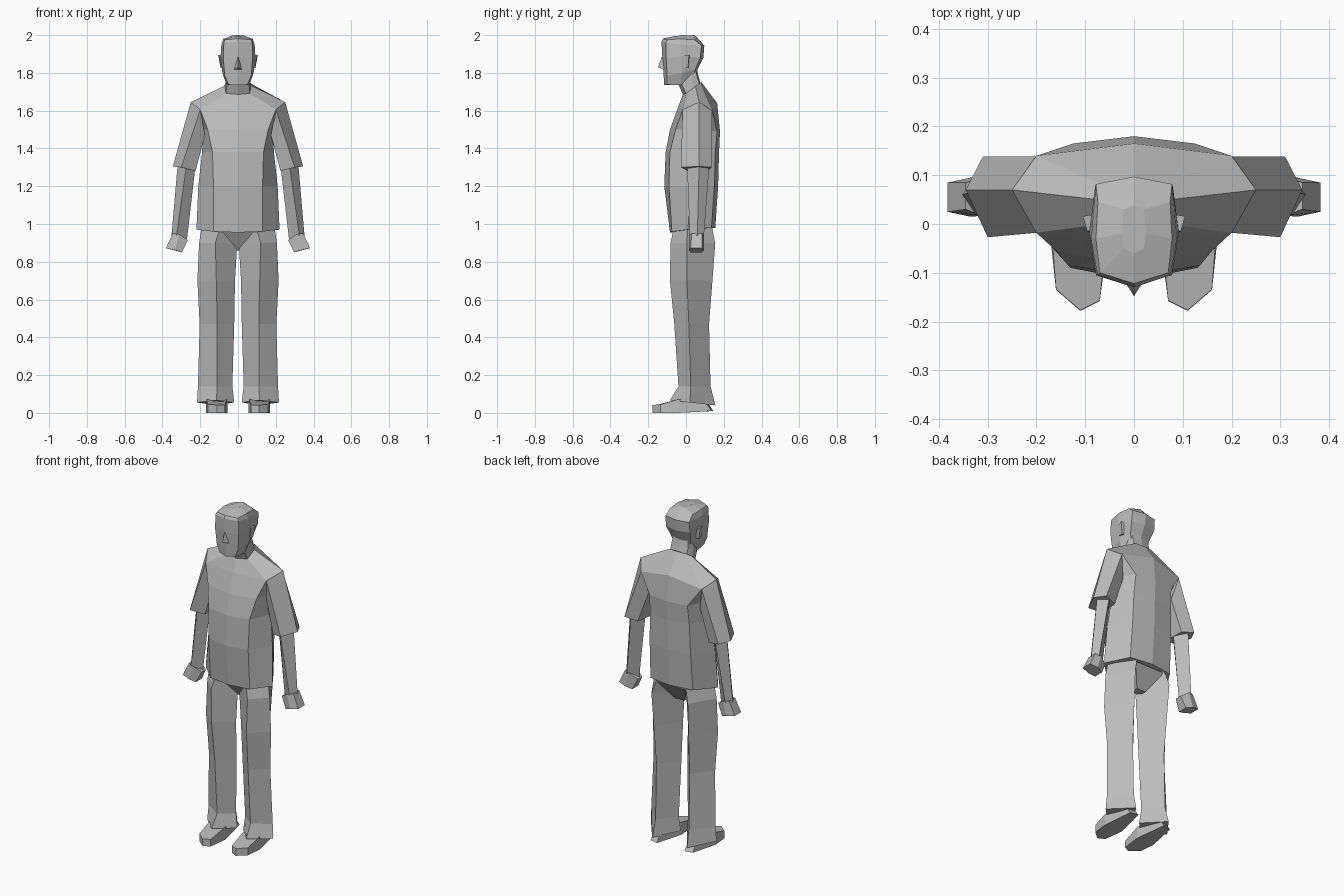
import bpy, bmesh

grey = bpy.data.materials.new("plain grey")
grey.diffuse_color = (0.5, 0.5, 0.5, 1)


def loft(name, rings, mirror=False):
    """Skin stacked rings into a closed flat-shaded solid, optionally mirrored in x."""
    bm = bmesh.new()
    rows = [[bm.verts.new(p) for p in r] for r in rings]
    n = len(rows[0])
    for a, b in zip(rows, rows[1:]):
        for i in range(n):
            j = (i + 1) % n
            bm.faces.new((a[i], a[j], b[j], b[i]))
    bm.faces.new(rows[0][::-1])
    bm.faces.new(rows[-1])
    bmesh.ops.recalc_face_normals(bm, faces=bm.faces)
    me = bpy.data.meshes.new(name)
    bm.to_mesh(me)
    bm.free()
    me.materials.append(grey)
    ob = bpy.data.objects.new(name, me)
    bpy.context.collection.objects.link(ob)
    if mirror:
        ob.modifiers.new("mirror", 'MIRROR').use_mirror_merge = False
    return ob


def whole(half):
    """Complete a half ring that runs from front centre to back centre."""
    return half + [(-x, y, z) for x, y, z in half[-2:0:-1]]


# Shirt body, hem to collar
shirt = [
    [(0, -.085, .955), (.13, -.075, .96), (.22, .01, .97), (.14, .135, .98), (0, .155, .98)],
    [(0, -.115, 1.2), (.13, -.09, 1.2), (.21, .025, 1.2), (.135, .15, 1.2), (0, .17, 1.2)],
    [(0, -.108, 1.38), (.135, -.085, 1.38), (.19, .04, 1.38), (.13, .155, 1.38), (0, .175, 1.38)],
    [(0, -.085, 1.5), (.16, -.055, 1.5), (.185, .055, 1.5), (.125, .165, 1.49), (0, .18, 1.49)],
    [(0, -.045, 1.61), (.2, -.018, 1.605), (.25, .07, 1.645), (.2, .14, 1.6), (0, .165, 1.64)],
    [(0, -.015, 1.69), (.065, 0, 1.69), (.075, .05, 1.73), (.055, .077, 1.75), (0, .082, 1.75)],
]
loft("shirt", [whole(r) for r in shirt])

# Neck
neck = [
    [(0, -.01, 1.67), (.063, .005, 1.68), (.072, .05, 1.71), (.052, .075, 1.73), (0, .08, 1.73)],
    [(0, -.038, 1.735), (.058, -.025, 1.745), (.065, .025, 1.765), (.055, .06, 1.775), (0, .068, 1.775)],
    [(0, -.04, 1.80), (.055, -.03, 1.80), (.06, .03, 1.82), (.05, .05, 1.82), (0, .058, 1.82)],
]
loft("neck", [whole(r) for r in neck])

# Head, jaw to crown
head = [
    [(0, -.115, 1.735), (.05, -.1, 1.738), (.06, -.03, 1.735), (.055, .04, 1.785), (0, .055, 1.785)],
    [(0, -.118, 1.78), (.07, -.1, 1.785), (.083, -.02, 1.80), (.066, .05, 1.82), (0, .062, 1.82)],
    [(0, -.125, 1.88), (.078, -.105, 1.88), (.092, -.02, 1.89), (.08, .075, 1.88), (0, .092, 1.88)],
    [(0, -.13, 1.965), (.075, -.105, 1.96), (.088, -.03, 1.95), (.078, .082, 1.945), (0, .097, 1.945)],
    [(0, -.122, 1.982), (.07, -.1, 1.975), (.078, -.03, 1.98), (.074, .045, 1.975), (0, .052, 1.995)],
]
crown = [(0, -.06, 1.995), (.02, -.05, 1.995), (.025, -.02, 2.0), (.02, .03, 1.998), (0, .04, 2.0)]
loft("head", [whole(r) for r in head + [crown]])

# Nose
loft("nose", [[(-.024, -.11, 1.815), (.024, -.11, 1.815), (0, -.148, 1.83)],
              [(-.004, -.118, 1.885), (.004, -.118, 1.885), (0, -.128, 1.885)]])

# Ears
loft("ears", [[(.07, -.01, 1.825), (.09, -.018, 1.825), (.092, .01, 1.825), (.07, .015, 1.825)],
              [(.08, -.012, 1.89), (.096, -.015, 1.89), (.105, .016, 1.895), (.08, .02, 1.89)]], True)

# Sleeves, shoulder to cuff: outer, front, inner front, inner back, back
loft("sleeves", [
    [(.25, .07, 1.645), (.2, -.018, 1.605), (.175, .02, 1.47), (.17, .11, 1.47), (.2, .138, 1.6)],
    [(.345, .07, 1.305), (.3, -.027, 1.3), (.225, .01, 1.28), (.235, .12, 1.285), (.31, .138, 1.3)],
], True)

# Forearms: outer, front, inner, back
loft("forearms", [
    [(.318, .07, 1.33), (.27, .005, 1.33), (.225, .06, 1.31), (.275, .125, 1.33)],
    [(.352, .06, .94), (.325, .02, .94), (.27, .055, .92), (.325, .095, .94)],
], True)

# Fists
loft("hands", [
    [(.345, .03, .95), (.345, .085, .95), (.31, .095, .945), (.265, .075, .915), (.265, .035, .915), (.31, .017, .945)],
    [(.382, .025, .872), (.382, .085, .872), (.335, .095, .862), (.297, .085, .85), (.297, .025, .85), (.335, .015, .862)],
], True)

# Trouser legs, diamond section: z, inner x, outer x, ridge x, front y, side y, back y
legs = [
    (1.0, .0, .19, .09, -.06, .01, .135),
    (.90, .004, .206, .12, -.082, .005, .155),
    (.70, .016, .215, .115, -.085, .005, .14),
    (.47, .02, .203, .11, -.062, .015, .122),
    (.14, .03, .212, .11, -.04, .025, .13),
    (.055, .02, .217, .115, -.085, .02, .155),
]
loft("trouser_legs", [[(r, f, z + (.012 if z < .1 else 0)), (o, s, z), (r, b, z - (.015 if z < .1 else 0)), (i, s, z)]
                      for z, i, o, r, f, s, b in legs], True)

# Trouser seat joining the legs
loft("trouser_seat", [
    [(-.03, .01, .86), (.03, .01, .86), (.03, .06, .86), (-.03, .06, .86)],
    [(-.1, -.06, .97), (.1, -.06, .97), (.1, .135, .97), (-.1, .135, .97)],
])

# Shoes: sole outline lofted to the upper
outline = [(.11, -.178), (.16, -.135), (.17, -.04), (.14, .135), (.09, .145), (.055, -.04), (.07, -.158)]
upper = [(.11, -.177, .042), (.16, -.134, .045), (.167, -.04, .072), (.135, .09, .075),
         (.095, .1, .075), (.058, -.04, .072), (.07, -.157, .042)]
loft("shoes", [[(x, y, .01 if y > 0 else 0) for x, y in outline], upper], True)
